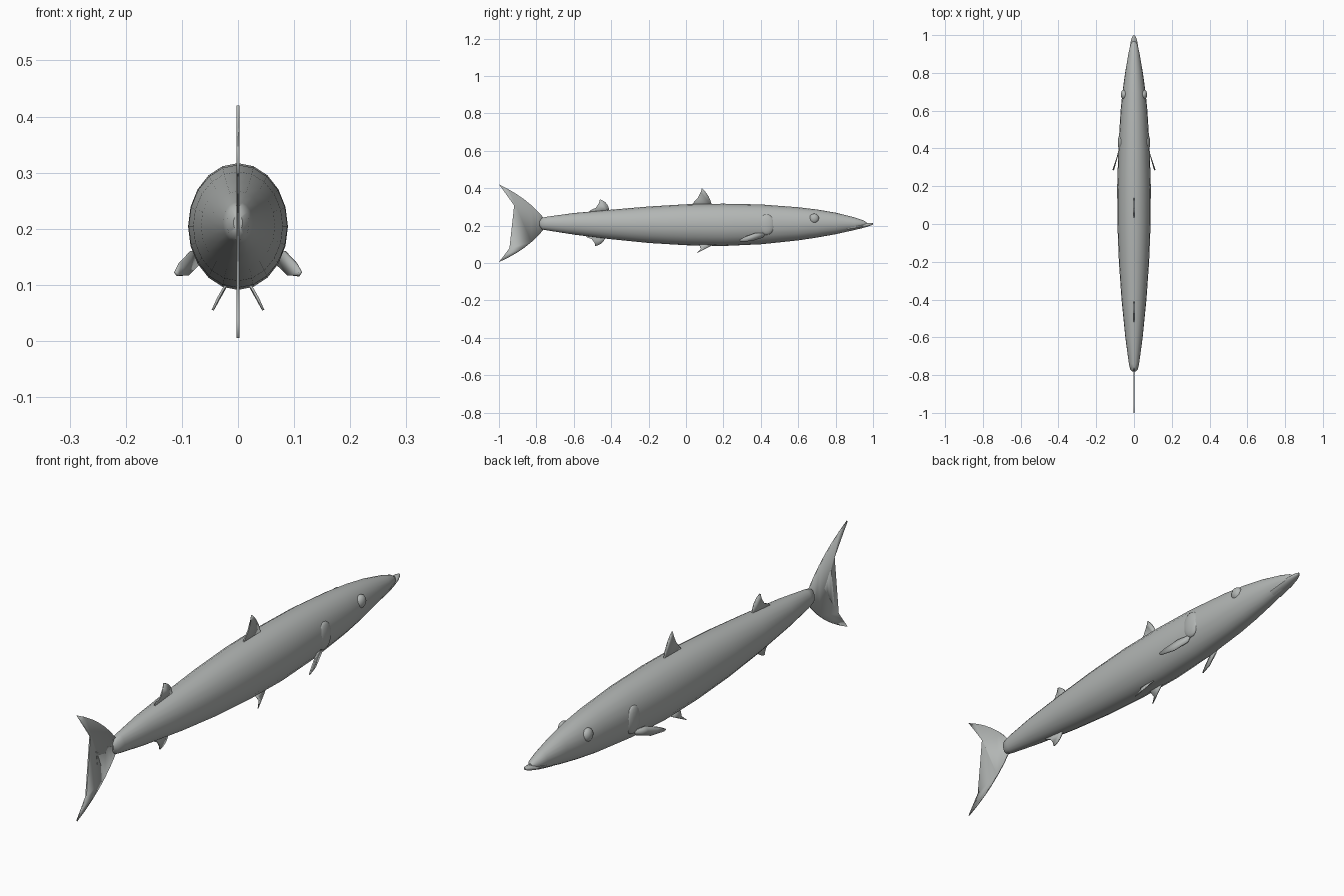
import bpy
import bmesh
import math
from mathutils import Vector

cube = bpy.data.objects.get("Cube")
if cube:
    bpy.data.objects.remove(cube, do_unlink=True)

grey = bpy.data.materials.new("fish grey")
grey.use_nodes = True
colour = (0.45, 0.47, 0.46, 1)
grey.diffuse_color = colour
grey.node_tree.nodes["Principled BSDF"].inputs["Base Color"].default_value = colour


def finish(name, bm):
    """Turn a bmesh into a shaded, coloured object."""
    bmesh.ops.recalc_face_normals(bm, faces=bm.faces)
    mesh = bpy.data.meshes.new(name)
    bm.to_mesh(mesh)
    bm.free()
    mesh.materials.append(grey)
    obj = bpy.data.objects.new(name, mesh)
    bpy.context.collection.objects.link(obj)
    bpy.ops.object.select_all(action="DESELECT")
    obj.select_set(True)
    bpy.context.view_layer.objects.active = obj
    bpy.ops.object.shade_smooth_by_angle(angle=math.radians(40))
    return obj


def loft(name, stations, sides=20):
    """Skin oval rings given as (y, half width, bottom, top)."""
    bm = bmesh.new()
    rings = []
    for y, half, low, high in stations:
        mid, tall = (low + high) / 2, (high - low) / 2
        ring = []
        for i in range(sides):
            a = math.tau * i / sides
            ring.append(bm.verts.new((half * math.sin(a), y, mid + tall * math.cos(a))))
        rings.append(ring)
    for one, two in zip(rings, rings[1:]):
        for i in range(sides):
            j = (i + 1) % sides
            bm.faces.new((one[i], one[j], two[j], two[i]))
    bm.faces.new(rings[0])
    bm.faces.new(rings[-1])
    return finish(name, bm)


def fin(name, points, thickness=0.005):
    """Flat fin from an outline of (x, y, z) points."""
    bm = bmesh.new()
    face = bm.faces.new([bm.verts.new(p) for p in points])
    bmesh.ops.triangulate(bm, faces=[face])
    obj = finish(name, bm)
    solid = obj.modifiers.new("thickness", "SOLIDIFY")
    solid.thickness = thickness
    solid.offset = 0
    return obj


def upright_fin(name, outline):
    return fin(name, [(0, y, z) for y, z in outline])


def arc(start, control, end, steps=6):
    """Points on a quadratic curve, without the last one."""
    a, b, c = Vector(start), Vector(control), Vector(end)
    out = []
    for i in range(steps):
        t = i / steps
        out.append(tuple(a * (1 - t) ** 2 + b * (2 * t * (1 - t)) + c * t * t))
    return out


def ellipsoid(name, centre, size):
    bm = bmesh.new()
    bmesh.ops.create_uvsphere(bm, u_segments=16, v_segments=10, radius=1)
    bmesh.ops.scale(bm, vec=size, verts=bm.verts)
    bmesh.ops.translate(bm, vec=centre, verts=bm.verts)
    return finish(name, bm)


# Long spindle body, tail to snout
loft("body", [
    (-.782, .008, .197, .225), (-.77, .02, .18, .242), (-.74, .027, .174, .248),
    (-.6, .046, .152, .267), (-.4, .066, .127, .285), (-.2, .08, .107, .302),
    (0, .088, .095, .314), (.2, .089, .091, .317), (.4, .083, .1, .313),
    (.6, .071, .121, .298), (.7, .061, .136, .286), (.8, .047, .154, .269),
    (.9, .03, .176, .244), (.95, .019, .192, .227), (.965, .008, .2, .217),
])

# Lower jaw reaching past the snout
loft("lower_jaw", [
    (.86, .03, .168, .2), (.93, .024, .183, .208), (.97, .017, .194, .213),
    (.99, .01, .201, .215), (1, .003, .206, .213),
], 14)

# Forked tail
upper = arc((-.76, .24), (-.85, .35), (-1, .42)) + arc((-1, .42), (-.91, .3), (-.855, .21))
lower = arc((-.855, .21), (-.91, .12), (-1, .005)) + arc((-1, .005), (-.85, .07), (-.76, .18))
upright_fin("tail_fin", upper + lower + [(-.76, .18)])

# Fins on the centre line
upright_fin("front_dorsal_fin", arc((.14, .3), (.13, .36), (.085, .4))
            + arc((.085, .4), (.07, .34), (.025, .312)) + [(.025, .3)])
upright_fin("rear_dorsal_fin", arc((-.41, .27), (-.41, .325), (-.46, .34))
            + arc((-.46, .34), (-.47, .28), (-.53, .28)) + [(-.53, .26)])
upright_fin("anal_fin", arc((-.43, .14), (-.44, .1), (-.485, .09))
            + arc((-.485, .09), (-.49, .14), (-.55, .14)) + [(-.55, .16)])

# Paired parts
for side, s in (("left", 1), ("right", -1)):
    ellipsoid(side + "_eye", (s * .052, .685, .238), (.018, .026, .026))
    ellipsoid(side + "_gill_cover", (s * .069, .43, .205), (.017, .045, .055))
    fin(side + "_pectoral_fin", [(s * x, y, z) for x, y, z in (
        (.07, .43, .16), (.083, .37, .16), (.104, .31, .138), (.112, .285, .123),
        (.107, .29, .116), (.09, .35, .117), (.07, .41, .136))])
    fin(side + "_pelvic_fin", [(s * x, y, z) for x, y, z in (
        (.02, .15, .1), (.034, .1, .075), (.045, .06, .055),
        (.036, .08, .075), (.022, .07, .1))], .004)
